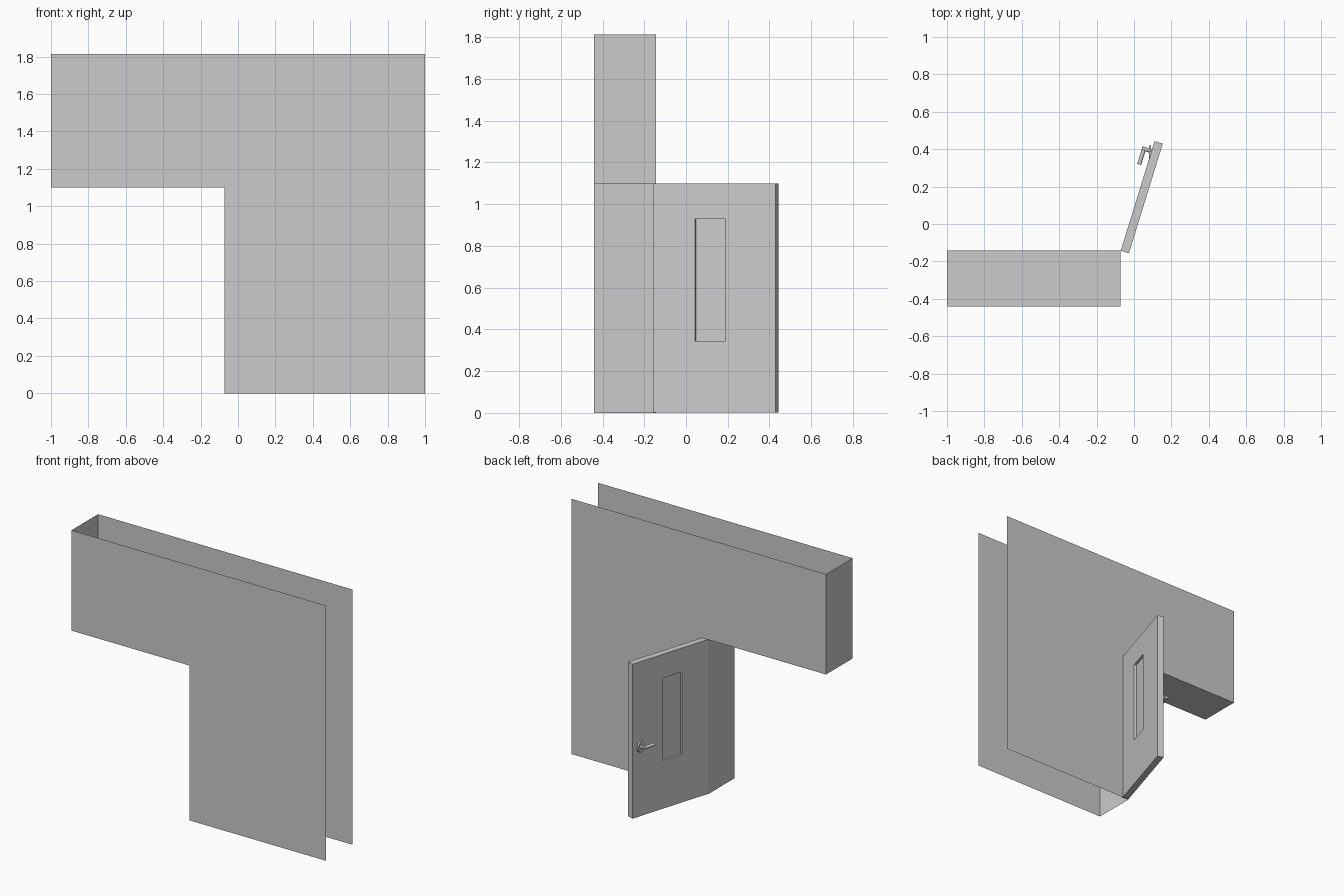
import bpy, bmesh, math
from mathutils import Matrix, Vector

if "Cube" in bpy.data.objects:
    bpy.data.objects.remove(bpy.data.objects["Cube"])

FRONT, BACK, TOP, HEAD, JAMB = -0.441, -0.143, 1.813, 1.1, -0.071


def finish(name, bm, matrix=None):
    mesh = bpy.data.meshes.new(name)
    bm.to_mesh(mesh)
    bm.free()
    obj = bpy.data.objects.new(name, mesh)
    bpy.context.collection.objects.link(obj)
    if matrix:
        obj.matrix_world = matrix
    return obj


# Hollow wall: two L-shaped skins, left end, soffit and jamb (top, right, base open)
profile = [(-1, TOP), (-1, HEAD), (JAMB, HEAD), (JAMB, 0), (1, 0), (1, TOP)]
bm = bmesh.new()
front = [bm.verts.new((x, FRONT, z)) for x, z in profile]
back = [bm.verts.new((x, BACK, z)) for x, z in profile]
bm.faces.new(front)
bm.faces.new(back[::-1])
for i in range(3):
    bm.faces.new((front[i + 1], front[i], back[i], back[i + 1]))
finish("wall", bm)

# Door space: local x along the leaf from the hinge, local y outward on the handle side
swing = math.atan2(0.955, 0.295)
door_space = Matrix.Translation((JAMB, BACK, 0)) @ Matrix.Rotation(swing, 4, 'Z')
WIDTH, THICK, BASE = 0.613, 0.046, 0.003

# Door leaf: a window ring on each side with a recessed pane
outer = [(0, BASE), (WIDTH, BASE), (WIDTH, HEAD), (0, HEAD)]
inner = [(0.21, 0.345), (0.363, 0.345), (0.363, 0.93), (0.21, 0.93)]
bm = bmesh.new()


def loop(points, y):
    return [bm.verts.new((x, y, z)) for x, z in points]


def bridge(a, b):
    for i in range(4):
        j = (i + 1) % 4
        bm.faces.new((a[i], a[j], b[j], b[i]))


rims = []
for y, recess in ((0, -0.016), (-THICK, -THICK + 0.016)):
    rim, opening, pane = loop(outer, y), loop(inner, y), loop(inner, recess)
    bridge(rim, opening)
    bridge(opening, pane)
    bm.faces.new(pane)
    rims.append(rim)
bridge(*rims)
bmesh.ops.recalc_face_normals(bm, faces=bm.faces)
finish("door_leaf", bm, door_space)


def rod(name, start, end, radius, sides, matrix):
    start, end = Vector(start), Vector(end)
    axis = end - start
    bm = bmesh.new()
    bmesh.ops.create_cone(
        bm, cap_ends=True, segments=sides, radius1=radius, radius2=radius,
        depth=axis.length,
        matrix=Matrix.Translation((start + end) / 2)
        @ axis.to_track_quat('Z', 'Y').to_matrix().to_4x4())
    return finish(name, bm, matrix)


# Lever handle: neck and grip
rod("handle_neck", (0.557, -0.005, 0.505), (0.557, 0.052, 0.505), 0.011, 12, door_space)
rod("handle_grip", (0.568, 0.042, 0.505), (0.47, 0.042, 0.505), 0.011, 12, door_space)

# Round handle plate, set at a slight angle so it is partly sunk in the leaf
rod("handle_plate", (0.092, 0.378, 0.5), (0.08, 0.378, 0.5), 0.042, 24, None)
